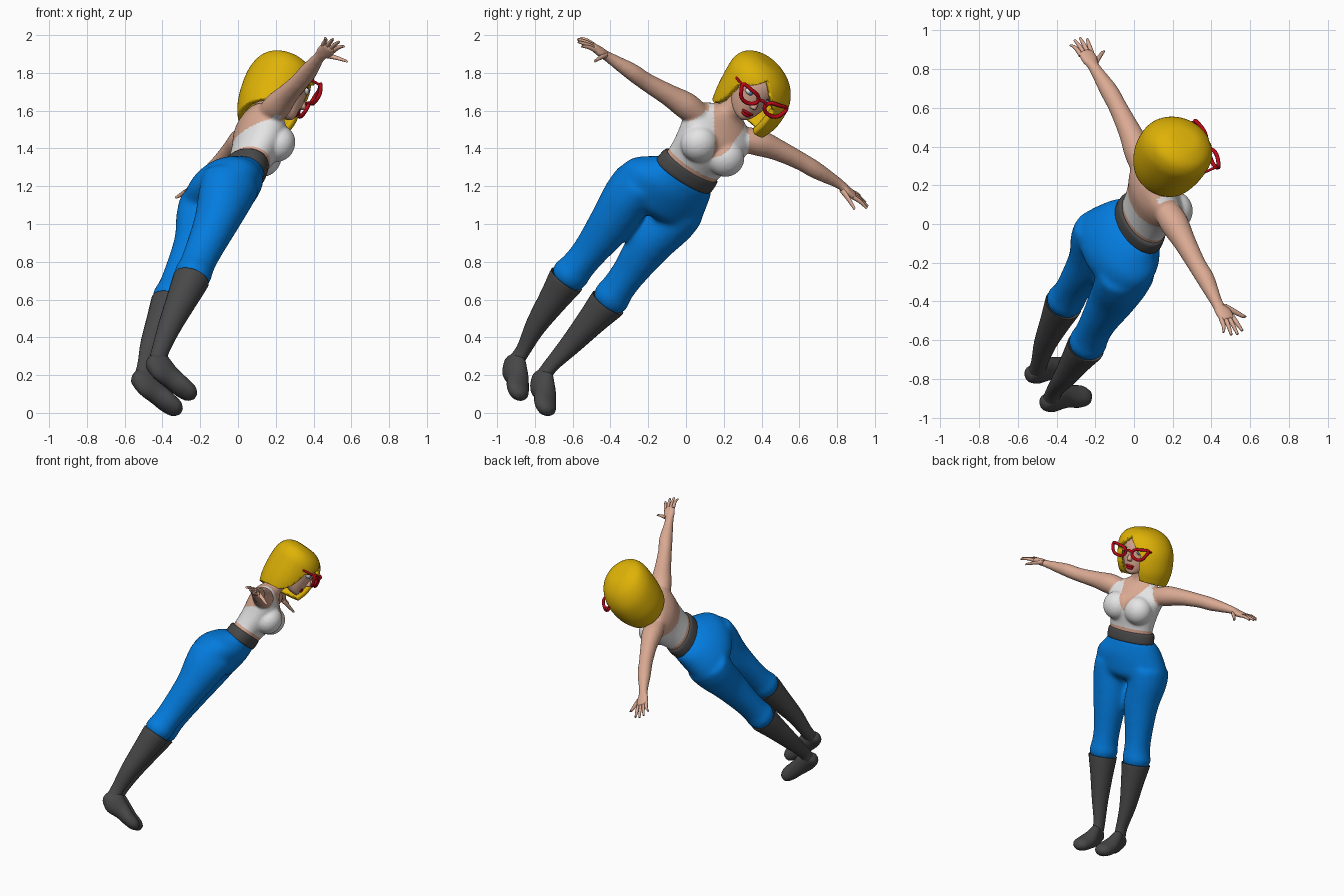
import bpy, bmesh, math
from mathutils import Vector, Matrix

if "Cube" in bpy.data.objects:
    bpy.data.objects.remove(bpy.data.objects["Cube"])


def material(name, r, g, b):
    m = bpy.data.materials.new(name)
    m.diffuse_color = (r, g, b, 1)
    m.use_nodes = True
    m.node_tree.nodes["Principled BSDF"].inputs["Base Color"].default_value = (r, g, b, 1)
    return m


SKIN = material("skin", .7, .4, .29)
GOLD = material("golden hair", .74, .45, .002)
BLUE = material("blue cloth", .001, .2, .73)
GREY = material("dark grey leather", .065, .065, .065)
WHITE = material("white cloth", .78, .78, .78)
RED = material("red", .5, .002, .008)
IRIS = material("iris blue", .1, .25, .5)

# The figure is modelled upright, facing -y, then leaned as a whole
up = Vector((.289, .578, .764)).normalized()
left = Vector((-.42, .787, -.45))
left = (left - up * left.dot(up)).normalized()
back = up.cross(left)
POSE = Matrix((left, back, up)).transposed().to_4x4()
POSE.translation = (-.389, -.85, .142)


def finish(name, bm, mats, rule=None):
    bmesh.ops.recalc_face_normals(bm, faces=bm.faces)
    for f in bm.faces:
        f.material_index = rule(f.calc_center_median()) if rule else 0
    me = bpy.data.meshes.new(name)
    bm.to_mesh(me)
    bm.free()
    for m in mats:
        me.materials.append(m)
    ob = bpy.data.objects.new(name, me)
    bpy.context.collection.objects.link(ob)
    ob.matrix_world = POSE
    bpy.ops.object.select_all(action='DESELECT')
    ob.select_set(True)
    bpy.context.view_layer.objects.active = ob
    bpy.ops.object.shade_smooth_by_angle(angle=math.radians(60))
    return ob


def spline(keys, steps):
    """Catmull-Rom interpolation through rows of numbers."""
    k = [Vector(r) for r in keys]
    out = []
    for i in range(len(k) - 1):
        p0, p1, p2, p3 = k[max(i - 1, 0)], k[i], k[i + 1], k[min(i + 2, len(k) - 1)]
        for s in range(steps):
            t = s / steps
            out.append(p1 + .5 * t * (p2 - p0 + t * (2 * p0 - 5 * p1 + 4 * p2 - p3
                                                  + t * (3 * p1 - p0 - 3 * p2 + p3))))
    return out + [k[-1]]


def loft(name, axis, keys, mat, seg=24, steps=4, planes=(), cut=None):
    """Skin ellipses (position, centre a, centre b, radius a, radius b) along an axis."""
    bm = bmesh.new()
    rings = []
    for t, a, b, ra, rb in spline(keys, steps):
        ring = []
        for i in range(seg):
            w = math.tau * i / seg
            p = [a + ra * math.cos(w), b + rb * math.sin(w)]
            p.insert("xyz".index(axis), t)
            ring.append(bm.verts.new(p))
        rings.append(ring)
    for r, s in zip(rings, rings[1:]):
        for i in range(seg):
            j = (i + 1) % seg
            bm.faces.new((r[i], r[j], s[j], s[i]))
    bm.faces.new(rings[-1])
    bm.faces.new(rings[0])
    bmesh.ops.recalc_face_normals(bm, faces=bm.faces)
    for co, no in planes:
        bmesh.ops.bisect_plane(bm, geom=bm.verts[:] + bm.edges[:] + bm.faces[:], plane_co=co, plane_no=no)
    if cut:
        gone = [f for f in bm.faces if cut(f.calc_center_median())]
        bmesh.ops.delete(bm, geom=gone, context='FACES')
    return finish(name, bm, [mat])


def ball(name, centre, radii, mat, seg=24):
    bm = bmesh.new()
    m = Matrix.Translation(centre) @ Matrix.Diagonal((*radii, 1))
    bmesh.ops.create_uvsphere(bm, u_segments=seg, v_segments=seg // 2, radius=1, matrix=m)
    return finish(name, bm, [mat])


def blend(name, parts, voxel, mats, rule=None):
    """Fuse overlapping parts into one smooth skin."""
    bm = bmesh.new()
    for p in parts:
        bm.from_mesh(p.data)
        bpy.data.objects.remove(p)
    rough = finish(name + "_rough", bm, mats)
    fuse = rough.modifiers.new("fuse", 'REMESH')
    fuse.mode = 'VOXEL'
    fuse.voxel_size = voxel
    soft = rough.modifiers.new("soften", 'SMOOTH')
    soft.iterations = 12
    for m in ("fuse", "soften"):
        bpy.ops.object.modifier_apply(modifier=m)
    bm = bmesh.new()
    bm.from_mesh(rough.data)
    bpy.data.objects.remove(rough)
    return finish(name, bm, mats, rule)


def wire(name, points, radius, mat, closed=False):
    cu = bpy.data.curves.new(name, 'CURVE')
    cu.dimensions = '3D'
    cu.bevel_depth = radius
    cu.bevel_resolution = 2
    sp = cu.splines.new('POLY')
    sp.points.add(len(points) - 1)
    for q, p in zip(sp.points, points):
        q.co = (*p, 1)
    sp.use_cyclic_u = closed
    cu.materials.append(mat)
    ob = bpy.data.objects.new(name, cu)
    bpy.context.collection.objects.link(ob)
    ob.matrix_world = POSE


# Low-backed top with a deep neckline and cups tapering into straps
def top_rule(p):
    f, x, h = -p.y, abs(p.x), p.z
    if h < 1.548 or x > .25:
        return 0
    if h > 1.74 and f > -.08 and .1 < x < .125:
        return 1
    if f > .02:
        return int(x > .008 + .5 * (h - 1.675) and h < 1.9 - 1.7 * max(0, x - .11))
    return int(h < 1.74 + .72 * f)


body = [loft("torso", "z", [(1.46, 0, .005, .16, .098), (1.55, 0, 0, .163, .105), (1.65, 0, -.01, .185, .122),
                            (1.75, 0, 0, .208, .128), (1.82, 0, .025, .19, .095), (1.87, 0, .03, .11, .07),
                            (1.91, 0, .02, .06, .06), (2.02, 0, 0, .057, .06)], SKIN, seg=36)]
for s in (1, -1):
    body.append(ball("breast", (s * .088, -.09, 1.685), (.1, .09, .1), SKIN))

# Arms and hands, held out to the sides with the palms down
ARMS = (("left", 1, (1.79, 1.812, 1.83, 1.838, 1.836, 1.83, 1.82, 1.815)),
        ("right", -1, (1.79, 1.797, 1.802, 1.805, 1.815, 1.82, 1.825, 1.83)))
SECTIONS = ((.13, .02, .07, .06), (.23, .02, .074, .072), (.35, .02, .059, .058), (.5, .02, .048, .048),
            (.61, .02, .047, .045), (.77, .03, .031, .027), (.82, .025, .046, .024), (.88, .025, .043, .018))
for side, s, heights in ARMS:
    body.append(loft("arm", "x", [(s * x, y, h, ry, rh) for (x, y, ry, rh), h in zip(SECTIONS, heights)], SKIN))
    h = heights[-1]
    for i, length in enumerate((.955, .97, .965, .94)):
        y = -.008 + .022 * i
        loft(f"{side}_finger_{i + 1}", "x",
             [(s * .86, y, h, .012, .012), (s * .91, y * 1.2 - .005, h, .011, .011),
              (s * length, y * 1.6 - .015, h - .01, .007, .007)], SKIN, seg=10)
    loft(side + "_thumb", "x", [(s * .79, .01, h, .02, .016), (s * .83, -.035, h - .01, .02, .013),
                                (s * .87, -.088, h - .025, .013, .008)], SKIN, seg=10)
blend("upper_body", body, .008, [SKIN, WHITE], top_rule)

# Belt, trousers and boots
loft("belt", "z", [(1.45, 0, .01, .155, .095), (1.455, 0, .01, .178, .114), (1.52, 0, .008, .174, .111),
                   (1.525, 0, .008, .15, .095)], GREY, seg=36)
pants = [loft("hips", "z", [(1.47, 0, .01, .17, .107), (1.43, .002, .038, .2, .137), (1.36, -.015, .065, .248, .165),
                            (1.28, -.008, .085, .27, .172), (1.21, 0, .09, .265, .155),
                            (1.17, 0, .09, .2, .1)], BLUE, seg=36)]
LEGS = (("left", .14, .12, .13, .14, .1, .115), ("right", -.148, -.135, -.13, -.135, -.085, -.068))
for side, hip, thigh, low, knee, ankle, toe in LEGS:
    pants.append(loft("leg", "z",
                      [(1.27, hip, .09, .128, .16), (1.16, hip, .09, .13, .146), (1, thigh, .085, .12, .118),
                       (.8, low, .095, .092, .098), (.69, (low + knee) / 2, .1, .09, .094),
                       (.63, knee, .103, .1, .1), (.58, knee, .103, .082, .082)], BLUE))
    loft(side + "_boot_shaft", "z",
         [(.585, knee, .103, .084, .083), (.598, knee, .103, .097, .095), (.58, knee, .103, .098, .096),
          (.46, knee * .8 + ankle * .2, .108, .078, .082), (.28, (knee + ankle) / 2, .115, .055, .062),
          (.13, ankle, .11, .038, .047), (.05, ankle, .1, .042, .05)], GREY)
    loft(side + "_boot_foot", "y",
         [(.157, ankle, .035, .015, .018), (.14, ankle, .035, .038, .045), (.08, ankle, .035, .047, .079),
          (0, toe, .02, .056, .062), (-.07, toe, 0, .064, .05), (-.13, toe, -.01, .054, .04),
          (-.16, toe, -.012, .022, .018)], GREY)
blend("trousers", pants, .014, [BLUE])

# Head and face
loft("head", "z", [(1.93, 0, -.11, .015, .02), (1.945, 0, -.09, .05, .055), (1.985, 0, -.055, .085, .098),
                   (2.05, 0, -.03, .112, .13), (2.12, 0, -.02, .125, .14), (2.18, 0, -.01, .11, .125),
                   (2.215, 0, 0, .05, .06)], SKIN, seg=32)
loft("nose", "z", [(2.02, 0, -.15, .012, .01), (2.035, 0, -.163, .018, .022),
                   (2.07, 0, -.155, .012, .014), (2.11, 0, -.145, .008, .01)], SKIN, seg=12)
ball("upper_lip", (0, -.147, 1.988), (.036, .013, .01), RED)
ball("lower_lip", (0, -.145, 1.974), (.03, .015, .011), RED)
for s, side in ((1, "left"), (-1, "right")):
    ball(side + "_eye", (s * .055, -.135, 2.092), (.032, .02, .018), WHITE)
    ball(side + "_iris", (s * .055, -.148, 2.092), (.014, .009, .015), IRIS)
    wire(side + "_eyelashes", [(s * x, y, h) for x, y, h in
                               ((.025, -.148, 2.095), (.055, -.154, 2.112), (.088, -.132, 2.1))], .004, GREY)
    # Upswept spectacle rims, with the outer top corner drawn out
    rim = []
    for i in range(32):
        w = math.tau * i / 32
        wing = max(0, math.cos(w - .6)) ** 6
        rim.append((.008 + s * (.078 + .052 * math.cos(w) + .024 * wing), -.2 + .02 * wing,
                    2.087 + .036 * math.sin(w) + .018 * wing))
    wire(side + "_spectacle_rim", rim, .0105, RED, True)
    wire(side + "_spectacle_arm", [(.008 + s * .145, -.18, 2.118), (s * .15, -.1, 2.11), (s * .13, .02, 2.09)],
         .007, RED)
wire("spectacle_bridge", [(-.016, -.2, 2.098), (.008, -.202, 2.104), (.032, -.2, 2.098)], .009, RED)

# Bobbed hair, cut on clean lines, open over the face with a side lock
HAIR_LINES = [((0, 0, 1.89), (.08, .14, 1)), ((0, -.03, 0), (0, 1, 0)), ((-.135, 0, 0), (1, 0, 0)),
              ((.1, 0, 0), (1, 0, 0)), ((-.02, 0, 2.2), (1, 0, 1)), ((-.02, 0, 2.2), (-1, 0, 1))]


def off_hair(p):
    below = p.z < 1.89 - .08 * p.x - .14 * p.y
    return below or (p.y < -.03 and -.135 < p.x < .1 and abs(p.x + .02) < 2.2 - p.z)


hair = loft("hair", "z", [(1.84, .045, -.01, .15, .13), (1.9, .043, -.01, .176, .157), (1.98, .04, -.013, .195, .179),
                          (2.08, .028, -.012, .199, .186), (2.15, .012, -.008, .186, .176),
                          (2.205, 0, -.003, .147, .145), (2.24, -.005, 0, .08, .085), (2.247, -.005, 0, .01, .01)],
            GOLD, seg=64, steps=6, planes=HAIR_LINES, cut=off_hair)
shell = hair.modifiers.new("thickness", 'SOLIDIFY')
shell.thickness = .035
shell.offset = -1
